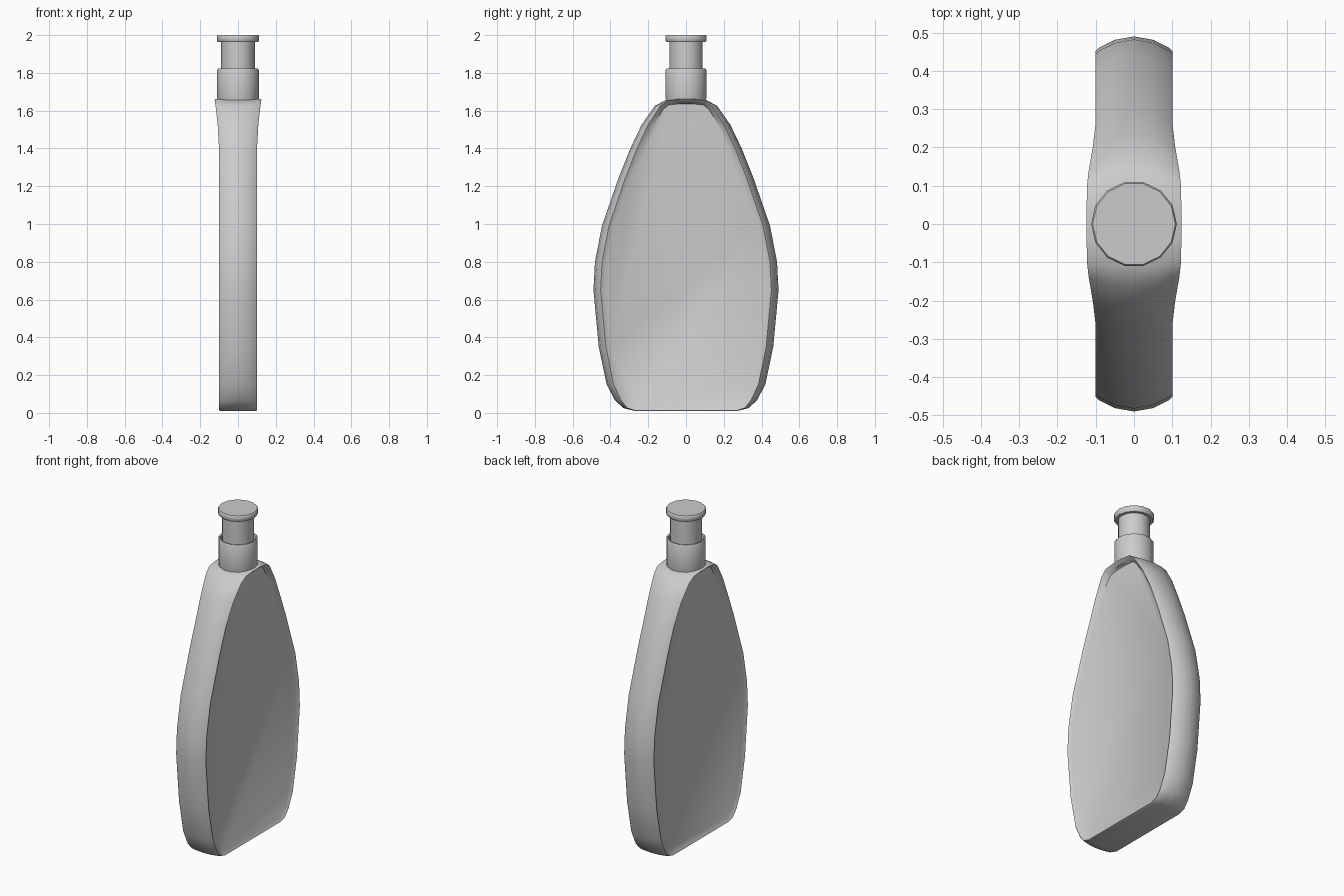
import bpy, bmesh, math
from mathutils import Vector

if "Cube" in bpy.data.objects:
    bpy.data.objects.remove(bpy.data.objects["Cube"])


def finish(name, bm, angle):
    bmesh.ops.recalc_face_normals(bm, faces=bm.faces)
    me = bpy.data.meshes.new(name)
    bm.to_mesh(me)
    bm.free()
    ob = bpy.data.objects.new(name, me)
    bpy.context.collection.objects.link(ob)
    bpy.ops.object.select_all(action='DESELECT')
    ob.select_set(True)
    bpy.context.view_layer.objects.active = ob
    bpy.ops.object.shade_smooth_by_angle(angle=math.radians(angle))
    return ob


def bridge(bm, a, b):
    n = len(a)
    for i in range(n):
        j = (i + 1) % n
        bm.faces.new((a[i], a[j], b[j], b[i]))


def lathe(name, profile, sides=14):
    bm = bmesh.new()
    rings = []
    for r, z in profile:
        rings.append([bm.verts.new((r * math.cos(2 * math.pi * i / sides),
                                    r * math.sin(2 * math.pi * i / sides), z))
                      for i in range(sides)])
    for a, b in zip(rings, rings[1:]):
        bridge(bm, a, b)
    bm.faces.new(rings[0])
    bm.faces.new(rings[-1])
    return finish(name, bm, 40)


# Bottle body: half outline (y, z), mirrored into a closed loop
half = [(0.27, 0.01), (0.33, 0.025), (0.375, 0.065), (0.42, 0.15),
        (0.462, 0.35), (0.49, 0.65), (0.482, 0.80), (0.445, 0.99),
        (0.355, 1.25), (0.295, 1.40), (0.235, 1.525), (0.165, 1.625),
        (0.11, 1.655), (0.04, 1.662)]
loop = [Vector(p) for p in half] + [Vector((-y, z)) for y, z in reversed(half)]
count = len(loop)


def inset(side, down):
    pts = []
    for i, p in enumerate(loop):
        t = (loop[(i + 1) % count] - loop[i - 1]).normalized()
        n = Vector((t.y, -t.x))
        pts.append(Vector((p.x - n.x * side, p.y - n.y * down)))
    return pts


def flare(z):
    # the rim widens where it meets the neck
    t = max(0.0, (z - 1.35) / 0.31)
    return 1 + 0.24 * min(t, 1) ** 2


# (x, side inset, top/bottom inset): edge bulge, rim, recessed panel
sections = [(0.0, 0, 0), (0.05, 0.009, 0), (0.092, 0.030, 0),
            (0.1, 0.038, 0.003), (0.097, 0.044, 0.009), (0.085, 0.062, 0.026)]
bm = bmesh.new()
centre = [bm.verts.new((0, p.x, p.y)) for p in loop]
for s in (1, -1):
    prev = centre
    for k, (x, side, down) in enumerate(sections[1:], 1):
        ring = [bm.verts.new((s * x * (flare(p.y) if k < 5 else 1), p.x, p.y))
                for p in inset(side, down)]
        bridge(bm, prev, ring)
        prev = ring
    bm.faces.new(prev)
finish("bottle_body", bm, 50)

# Collar, neck and cap
lathe("collar", [(0.105, 1.64), (0.11, 1.665), (0.11, 1.815), (0.106, 1.822),
                 (0.098, 1.82), (0.092, 1.80)])
lathe("neck", [(0.089, 1.79), (0.089, 1.97)])
lathe("cap", [(0.106, 1.963), (0.112, 1.972), (0.112, 1.995), (0.108, 2.0)])
